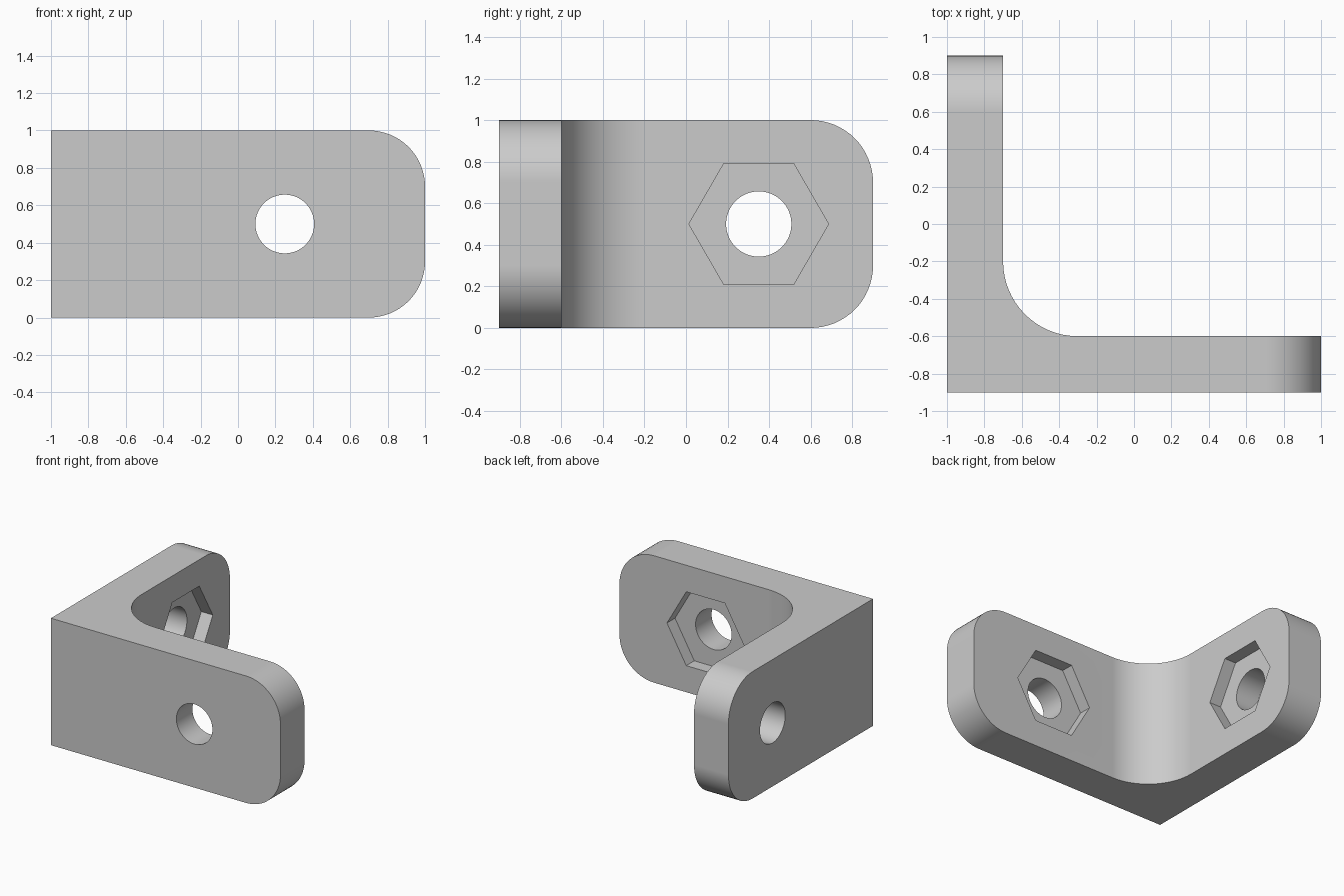
import bpy, bmesh, math
from mathutils import Vector

if "Cube" in bpy.data.objects:
    bpy.data.objects.remove(bpy.data.objects["Cube"], do_unlink=True)

THICK, HEIGHT = 0.3, 1.0
LEFT, RIGHT, FRONT, BACK = -1.0, 1.0, -0.9, 0.9
CORNER_R, FILLET_R = 0.3, 0.4
HOLE_R, HEX_R, POCKET = 0.157, 0.336, 0.1

grey = bpy.data.materials.new("plain grey")
grey.use_nodes = True
grey.diffuse_color = (0.6, 0.6, 0.6, 1)
grey.node_tree.nodes["Principled BSDF"].inputs["Base Color"].default_value = (0.6, 0.6, 0.6, 1)


def prism(bm, points, depth):
    """Extrude a closed outline along a vector."""
    face = bm.faces.new([bm.verts.new(p) for p in points])
    out = bmesh.ops.extrude_face_region(bm, geom=[face])
    verts = [g for g in out["geom"] if isinstance(g, bmesh.types.BMVert)]
    bmesh.ops.translate(bm, vec=depth, verts=verts)
    bmesh.ops.recalc_face_normals(bm, faces=bm.faces)


def make_object(name, bm):
    mesh = bpy.data.meshes.new(name)
    bm.to_mesh(mesh)
    bm.free()
    mesh.materials.append(grey)
    obj = bpy.data.objects.new(name, mesh)
    bpy.context.collection.objects.link(obj)
    return obj


def round_edges(bm, test, radius):
    edges = [e for e in bm.edges if test(*[v.co for v in e.verts])]
    bmesh.ops.bevel(bm, geom=edges, offset=radius, offset_type='OFFSET',
                    segments=16, profile=0.5, affect='EDGES')


# L-shaped bracket body
inner_x, inner_y = LEFT + THICK, FRONT + THICK
outline = [(LEFT, FRONT), (RIGHT, FRONT), (RIGHT, inner_y),
           (inner_x, inner_y), (inner_x, BACK), (LEFT, BACK)]
bm = bmesh.new()
prism(bm, [(x, y, 0) for x, y in outline], Vector((0, 0, HEIGHT)))


def near(a, b):
    return abs(a - b) < 1e-4


# Inner fillet, then the rounded ends of both legs
round_edges(bm, lambda a, b: all(near(p.x, inner_x) and near(p.y, inner_y) for p in (a, b)), FILLET_R)
round_edges(bm, lambda a, b: near(a.z, b.z) and near(a.x, RIGHT) and near(b.x, RIGHT), CORNER_R)
round_edges(bm, lambda a, b: near(a.z, b.z) and near(a.y, BACK) and near(b.y, BACK), CORNER_R)
bracket = make_object("angle_bracket", bm)


def cut(origin, across, through, radius, sides, length):
    """Cut a regular prism running from origin along the through direction."""
    up = Vector((0, 0, 1))
    ring = []
    for i in range(sides):
        a = math.tau * i / sides
        ring.append(origin + radius * (math.cos(a) * across + math.sin(a) * up))
    cutter_bm = bmesh.new()
    prism(cutter_bm, ring, through * length)
    cutter = make_object("cutter", cutter_bm)
    cutter.hide_render = True
    mod = bracket.modifiers.new("cut", 'BOOLEAN')
    mod.operation, mod.solver, mod.object = 'DIFFERENCE', 'EXACT', cutter
    bpy.ops.object.modifier_apply(modifier=mod.name)
    bpy.data.objects.remove(cutter, do_unlink=True)


bpy.context.view_layer.objects.active = bracket
bracket.select_set(True)

# Bolt hole and hexagonal nut pocket in each leg
X, Y = Vector((1, 0, 0)), Vector((0, 1, 0))
mid = HEIGHT / 2
for outer, across, through in ((Vector((0.25, FRONT, mid)), X, Y),
                               (Vector((LEFT, 0.35, mid)), Y, X)):
    cut(outer - through * 0.1, across, through, HOLE_R, 64, THICK + 0.2)
    cut(outer + through * (THICK - POCKET), across, through, HEX_R, 6, POCKET + 0.1)

# Smooth curves while keeping flat faces and sharp edges crisp
bpy.ops.object.shade_smooth_by_angle(angle=math.radians(30))
weighted = bracket.modifiers.new("flat faces", 'WEIGHTED_NORMAL')
weighted.keep_sharp = True
